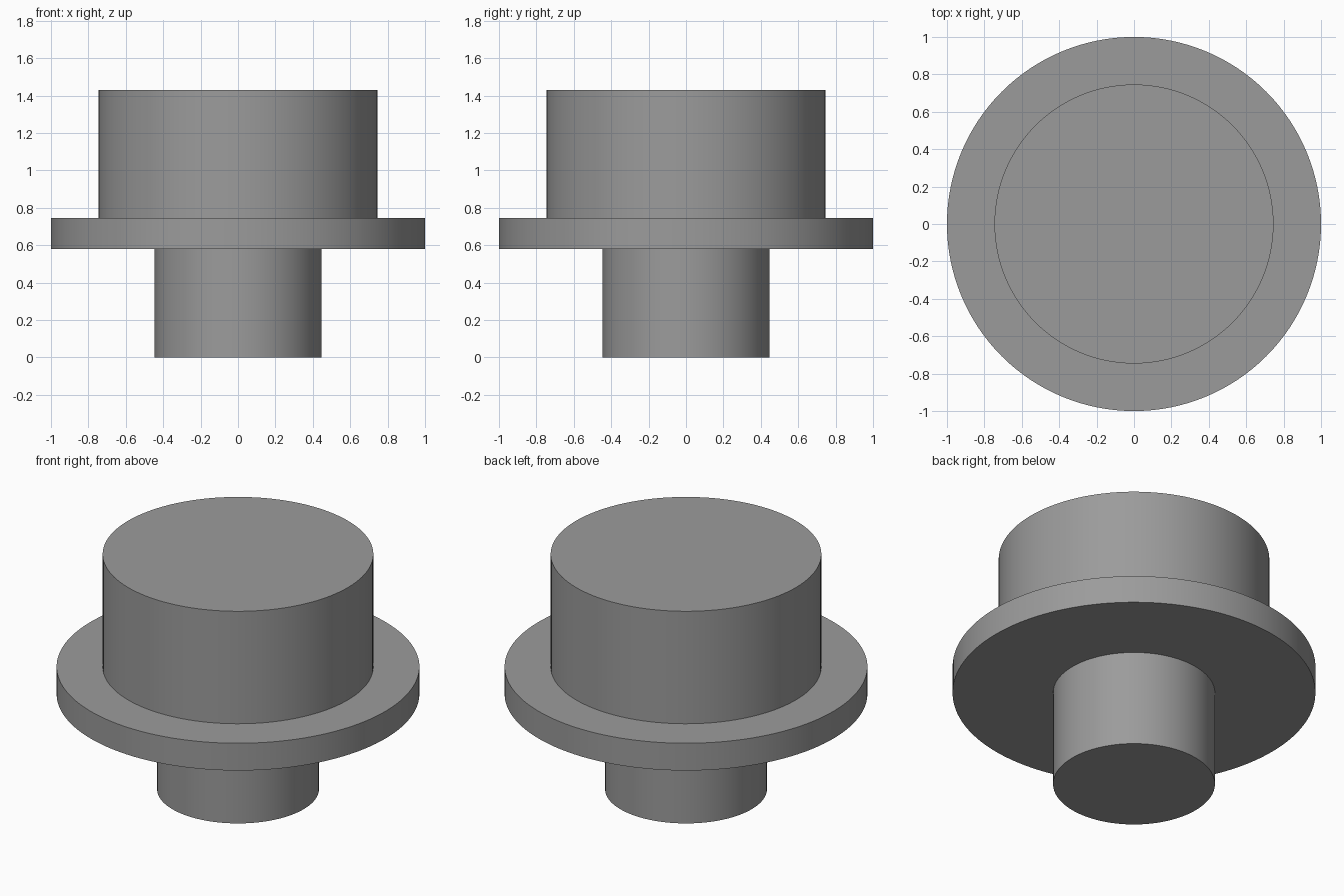
import bpy
import bmesh
import math

SEGMENTS = 128

cube = bpy.data.objects.get("Cube")
if cube:
    bpy.data.objects.remove(cube, do_unlink=True)

# Single grey material
grey = bpy.data.materials.new("plain_grey")
grey.use_nodes = True
colour = (0.33, 0.33, 0.33, 1.0)
grey.diffuse_color = colour
for node in grey.node_tree.nodes:
    if node.type == "BSDF_PRINCIPLED":
        node.inputs["Base Color"].default_value = colour

# Half profile (radius, height): stem, flange, head
profile = [(0.446, 0), (0.446, 0.58), (1, 0.58),
           (1, 0.746), (0.746, 0.746), (0.746, 1.43)]

# Revolve the profile as one closed solid, capped top and bottom
bm = bmesh.new()
rings = []
for radius, z in profile:
    angles = [math.tau * i / SEGMENTS for i in range(SEGMENTS)]
    rings.append([bm.verts.new((radius * math.cos(a), radius * math.sin(a), z))
                  for a in angles])
for low, high in zip(rings, rings[1:]):
    for i in range(SEGMENTS):
        j = (i + 1) % SEGMENTS
        bm.faces.new((low[i], low[j], high[j], high[i]))
bm.faces.new(rings[0][::-1])
bm.faces.new(rings[-1])
bmesh.ops.recalc_face_normals(bm, faces=bm.faces)

mesh = bpy.data.meshes.new("flanged_plug")
bm.to_mesh(mesh)
bm.free()
mesh.materials.append(grey)
plug = bpy.data.objects.new("flanged_plug", mesh)
bpy.context.collection.objects.link(plug)

# Smooth walls with sharp rims
bpy.ops.object.select_all(action="DESELECT")
plug.select_set(True)
bpy.context.view_layer.objects.active = plug
bpy.ops.object.shade_smooth_by_angle(angle=math.radians(30))
